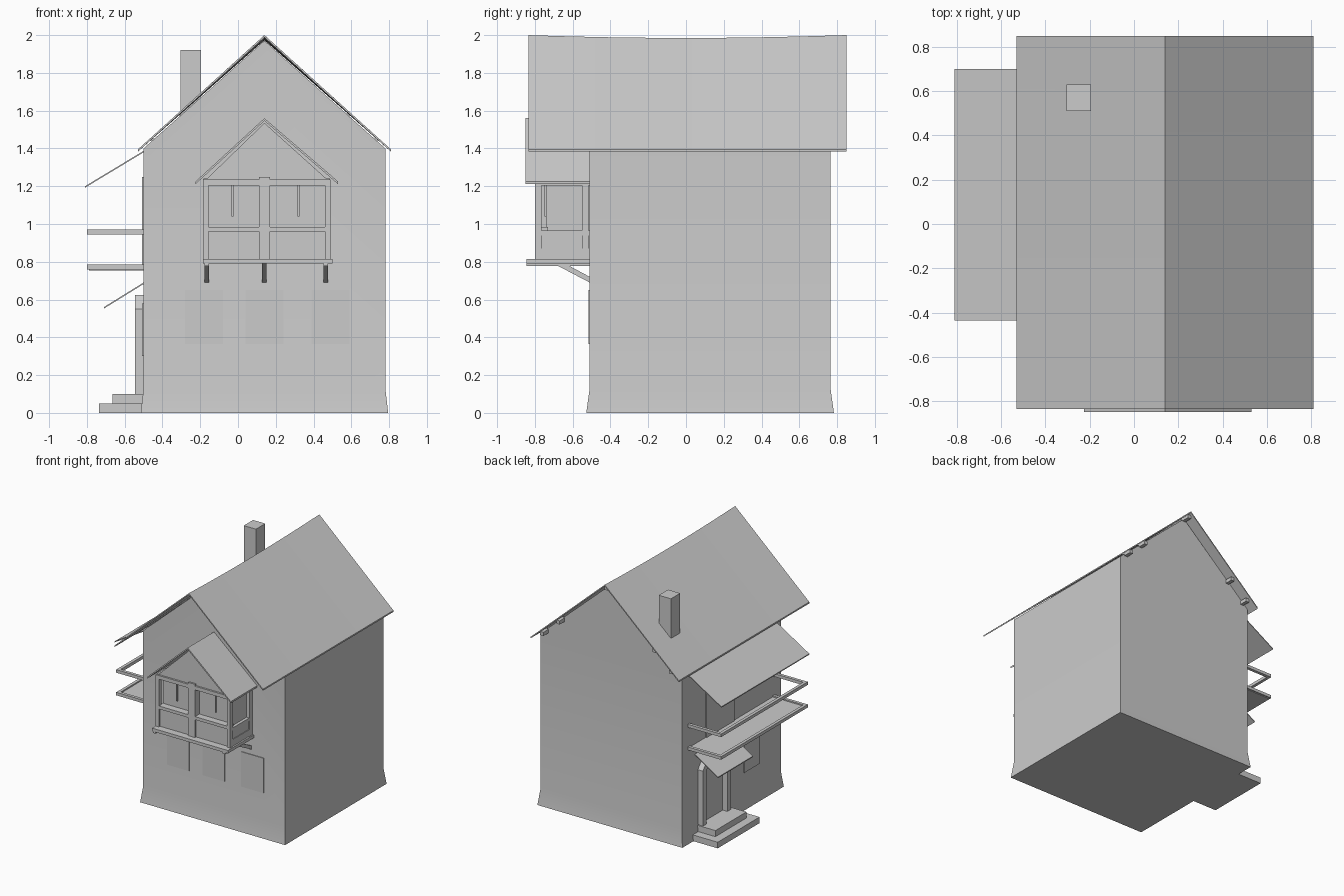
import bpy, bmesh, math
from mathutils import Vector

if "Cube" in bpy.data.objects:
    bpy.data.objects.remove(bpy.data.objects["Cube"], do_unlink=True)

grey = bpy.data.materials.new("plain_grey")
grey.use_nodes = True
grey.diffuse_color = (0.6, 0.6, 0.6, 1)
bsdf = grey.node_tree.nodes["Principled BSDF"]
bsdf.inputs["Base Color"].default_value = (0.6, 0.6, 0.6, 1)
bsdf.inputs["Roughness"].default_value = 0.8
parts = []


def finish(name, bm):
    bmesh.ops.recalc_face_normals(bm, faces=bm.faces[:])
    mesh = bpy.data.meshes.new(name)
    bm.to_mesh(mesh)
    bm.free()
    mesh.materials.append(grey)
    ob = bpy.data.objects.new(name, mesh)
    bpy.context.scene.collection.objects.link(ob)
    parts.append(ob)
    return ob


def extrude(points, shift):
    """Solid from a flat outline moved along shift."""
    bm = bmesh.new()
    face = bm.faces.new([bm.verts.new(p) for p in points])
    out = bmesh.ops.extrude_face_region(bm, geom=[face], use_keep_orig=True)
    moved = [v for v in out["geom"] if isinstance(v, bmesh.types.BMVert)]
    bmesh.ops.translate(bm, verts=moved, vec=shift)
    bmesh.ops.recalc_face_normals(bm, faces=bm.faces[:])
    return bm


def along_y(profile, y0, y1):
    return extrude([(x, y0, z) for x, z in profile], (0, y1 - y0, 0))


def box(name, x0, x1, y0, y1, z0, z1):
    return finish(name, along_y([(x0, z0), (x1, z0), (x1, z1), (x0, z1)], y0, y1))


def cut(bm, co, normal):
    bmesh.ops.bisect_plane(bm, geom=bm.verts[:] + bm.edges[:] + bm.faces[:],
                           plane_co=co, plane_no=normal)


def sheet(points, thick):
    """Outline of a thin layer below a line of points."""
    return points + [(x, z - thick) for x, z in reversed(points)]


MID = 0.14  # ridge line of the house

# House walls with a flared foot
bm = along_y([(-0.5, 0), (0.78, 0), (0.78, 1.4), (MID, 1.97), (-0.5, 1.4)], -0.51, 0.765)
cut(bm, (0, 0, 0.13), (0, 0, 1))
for v in bm.verts:
    if v.co.z < 0.01:
        v.co.x += math.copysign(0.015, v.co.x - MID)
        v.co.y += math.copysign(0.018, v.co.y)
finish("house_walls", bm)

# Main roof with a sagging ridge
HALF, EAVE = 0.67, 1.395
bm = along_y(sheet([(MID - HALF, EAVE), (MID, 2.0), (MID + HALF, EAVE)], 0.012), -0.835, 0.85)
for i in range(-3, 4):
    cut(bm, (0, i * 0.2, 0), (0, 1, 0))
for v in bm.verts:
    near_ridge = 1 - abs(v.co.x - MID) / HALF
    v.co.z -= 0.015 * near_ridge * max(0, 1 - (v.co.y / 0.84) ** 2)
finish("main_roof", bm)

# Purlin ends under the rear overhang
for s in (-0.87, -0.65, 0, 0.65, 0.87):
    x = MID + s * HALF
    z = 2.0 - abs(s) * (2.0 - EAVE) - 0.012
    box("purlin_end", x - 0.015, x + 0.015, 0.75, 0.83, z - 0.04, z - 0.01)

box("chimney", -0.305, -0.195, 0.51, 0.63, 1.5, 1.92)

# Front ground floor windows
for x in (-0.28, 0.04, 0.39):
    box("front_window", x, x + 0.2, -0.516, -0.508, 0.365, 0.65)

# Bay window: core, floor, posts and rails
BL, BR = -0.185, 0.49
box("bay_core", BL + 0.03, BR - 0.03, -0.74, -0.5, 0.81, 1.23)
box("bay_floor", BL, BR + 0.01, -0.845, -0.5, 0.79, 0.815)
for x in (BL, BR - 0.03):
    for y in (-0.8, -0.55):
        box("bay_post", x, x + 0.03, y, y + 0.035, 0.81, 1.23)
    for name, z0, z1 in (("bay_side_panel", 0.81, 0.87), ("bay_side_sill", 0.94, 0.965),
                         ("bay_side_beam", 1.205, 1.24)):
        box(name, x + 0.003, x + 0.027, -0.79, -0.5, z0, z1)
    box("bay_side_panel", x + 0.008, x + 0.022, -0.78, -0.5, 0.82, 0.95)
box("bay_middle_post", MID - 0.03, MID + 0.03, -0.8, -0.73, 0.81, 1.25)
box("bay_front_panel", BL + 0.02, BR - 0.02, -0.785, -0.73, 0.81, 0.96)
box("bay_front_sill", BL + 0.02, BR - 0.02, -0.797, -0.73, 0.96, 0.985)
box("bay_front_beam", BL, BR, -0.8, -0.73, 1.205, 1.235)
for x in (-0.03, 0.32):
    box("bay_window_bar", x - 0.005, x + 0.005, -0.75, -0.735, 1.04, 1.21)

# Bay gable and roof
finish("bay_gable", along_y([(BL, 1.22), (BR, 1.22), (MID, 1.535)], -0.785, -0.5))
finish("bay_roof", along_y(sheet([(-0.225, 1.225), (MID, 1.56), (0.53, 1.225)], 0.014),
                           -0.85, -0.5))

# Diagonal brackets below the bay
for x in (-0.165, MID, 0.465):
    outline = [(-0.7, 0.79), (-0.64, 0.79), (-0.5, 0.715), (-0.5, 0.685)]
    finish("bay_bracket", extrude([(x - 0.012, y, z) for y, z in outline], (0.024, 0, 0)))
    if x != MID:
        box("bay_joist", x - 0.012, x + 0.012, -0.845, -0.5, 0.778, 0.795)

# Side balcony: floor, rim, rail and awning
Y0, Y1 = -0.43, 0.69
box("balcony_floor", -0.79, -0.49, Y0 + 0.01, Y1 - 0.01, 0.755, 0.775)
for z in (0.76, 0.945):
    box("balcony_rail_outer", -0.8, -0.775, Y0, Y1, z, z + 0.025)
    for y in (Y0, Y1 - 0.025):
        box("balcony_rail_end", -0.776, -0.49, y, y + 0.025, z, z + 0.025)
finish("balcony_awning", along_y(sheet([(-0.81, 1.2), (-0.5, 1.387)], 0.008), -0.435, 0.70))
box("balcony_door", -0.508, -0.49, 0.1, 0.46, 0.775, 1.25)

# Side entrance: steps, arched frame, canopy and window
box("lower_step", -0.735, -0.49, 0.1, 0.64, 0, 0.05)
box("upper_step", -0.665, -0.49, 0.17, 0.57, 0.05, 0.1)
arch = [(0.2, 0.1), (0.2, 0.55), (0.26, 0.625), (0.5, 0.625), (0.56, 0.55), (0.56, 0.1),
        (0.515, 0.1), (0.515, 0.53), (0.48, 0.58), (0.28, 0.58), (0.245, 0.53), (0.245, 0.1)]
finish("door_frame", extrude([(-0.545, y, z) for y, z in arch], (0.055, 0, 0)))
finish("door_canopy", along_y(sheet([(-0.71, 0.56), (-0.5, 0.69)], 0.008), 0.15, 0.6))
box("side_window", -0.507, -0.499, -0.23, -0.03, 0.3, 0.58)

# Soft shading with sharp corners kept
bpy.ops.object.select_all(action='DESELECT')
for ob in parts:
    ob.select_set(True)
bpy.context.view_layer.objects.active = parts[0]
bpy.ops.object.shade_smooth_by_angle(angle=math.radians(30))
